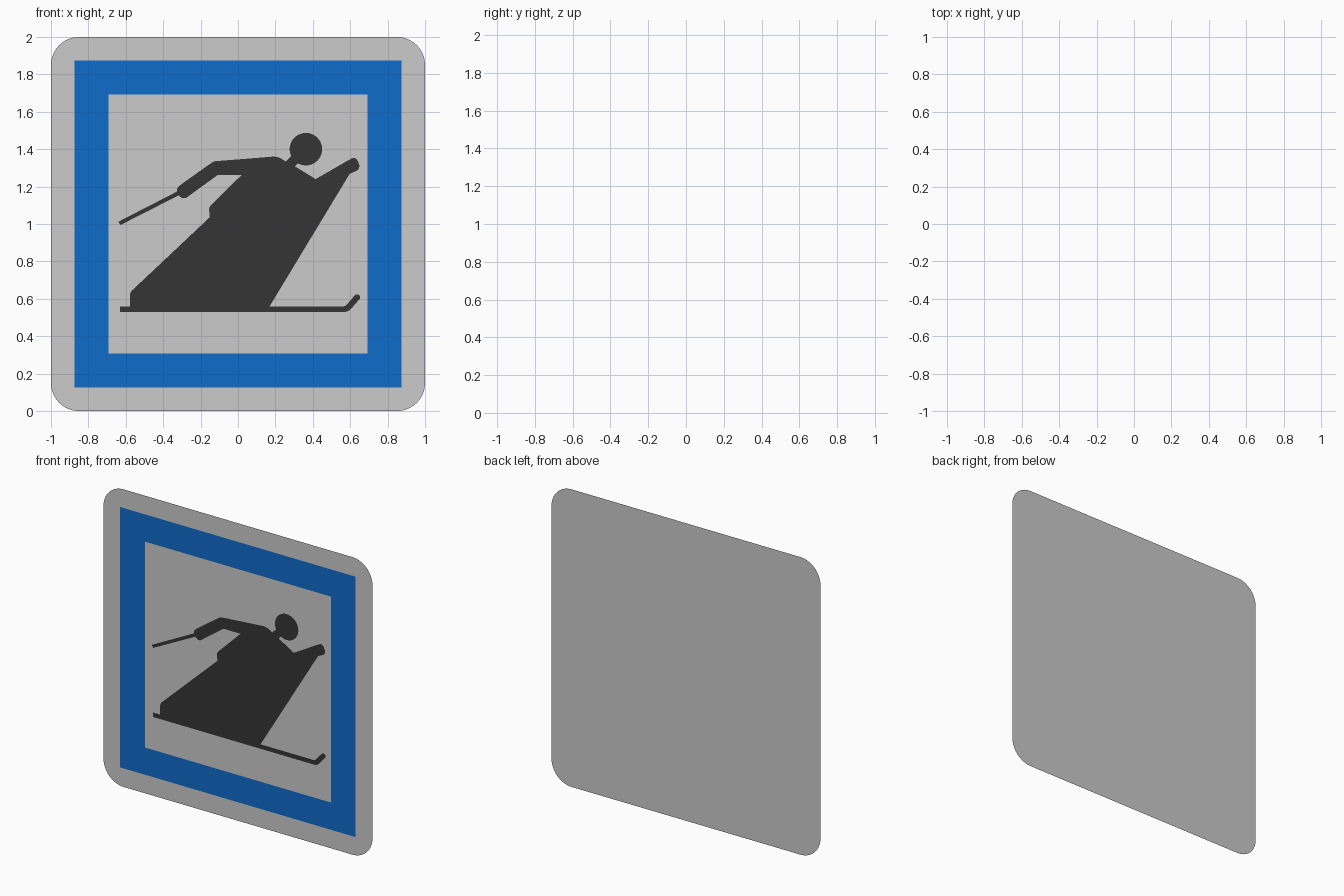
import bpy, bmesh, math
from mathutils import Vector

if "Cube" in bpy.data.objects:
    bpy.data.objects.remove(bpy.data.objects["Cube"])


def material(name, rgb):
    m = bpy.data.materials.new(name)
    m.diffuse_color = (*rgb, 1)
    m.use_nodes = True
    m.node_tree.nodes["Principled BSDF"].inputs["Base Color"].default_value = m.diffuse_color
    return m


blue = material("blue", (0.005, 0.15, 0.6))
black = material("black", (0.035, 0.035, 0.035))


def rounded(points, steps=8):
    """Outline of (x, z, radius) corners, each rounded by its radius."""
    out = []
    for i, (x, z, r) in enumerate(points):
        p = Vector((x, z))
        if r == 0:
            out.append(p)
            continue
        a = Vector(points[i - 1][:2]) - p
        b = Vector(points[(i + 1) % len(points)][:2]) - p
        half = a.angle(b) / 2
        cut = min(r / math.tan(half), a.length * 0.49, b.length * 0.49)
        radius = cut * math.tan(half)
        centre = p + (a.normalized() + b.normalized()).normalized() * (radius / math.sin(half))
        start = p + a.normalized() * cut - centre
        end = p + b.normalized() * cut - centre
        for k in range(steps + 1):
            t = k / steps
            out.append(centre + (start * (1 - t) + end * t).normalized() * radius)
    return out


def make(name, faces, y, mat=None):
    """Flat part at depth y, each face an outline, facing the front."""
    bm = bmesh.new()
    for outline in faces:
        f = bm.faces.new([bm.verts.new((p[0], y, p[1])) for p in outline])
        f.normal_update()
        if f.normal.y > 0:
            f.normal_flip()
    bmesh.ops.remove_doubles(bm, verts=bm.verts, dist=1e-5)
    mesh = bpy.data.meshes.new(name)
    bm.to_mesh(mesh)
    bm.free()
    ob = bpy.data.objects.new(name, mesh)
    bpy.context.collection.objects.link(ob)
    if mat:
        mesh.materials.append(mat)
    return ob


def square(h, r=0):
    return [(-h, 1 - h, r), (h, 1 - h, r), (h, 1 + h, r), (-h, 1 + h, r)]


# Sign plate with rounded corners
make("sign_plate", [rounded(square(1, 0.15), 12)], 0)

# Blue border: four mitred strips
outer, inner = square(0.875), square(0.692)
make("blue_border", [[outer[i - 1], outer[i], inner[i], inner[i - 1]] for i in range(4)],
     -0.001, blue)

# Skier: body with both arms and neck
body = [(-0.13, 1.335, 0.03), (0.21, 1.362, 0.08), (0.255, 1.335, 0),
        (0.32, 1.395, 0), (0.35, 1.36, 0), (0.305, 1.308, 0), (0.415, 1.24, 0),
        (0.585, 1.338, 0), (0.63, 1.362, 0.03), (0.658, 1.295, 0.03), (0.597, 1.268, 0),
        (0.163, 0.55, 0), (-0.577, 0.55, 0), (-0.577, 0.635, 0.03),
        (-0.152, 1.035, 0), (-0.155, 1.09, 0.03), (0.02, 1.263, 0),
        (-0.107, 1.263, 0), (-0.245, 1.163, 0), (-0.295, 1.125, 0.03),
        (-0.338, 1.185, 0.03), (-0.29, 1.222, 0)]
make("skier_body", [rounded(body)], -0.002, black)

# Head
make("skier_head", [[(0.363 + 0.087 * math.cos(a * math.tau / 40),
                      1.4 + 0.087 * math.sin(a * math.tau / 40)) for a in range(40)]],
     -0.0021, black)

# Ski with upturned tip
ski = [(-0.632, 0.56, 0), (-0.632, 0.53, 0), (0.59, 0.53, 0.05), (0.66, 0.61, 0.018),
       (0.635, 0.63, 0.018), (0.573, 0.56, 0.02)]
make("ski", [rounded(ski)], -0.0021, black)

# Ski pole
make("ski_pole", [[(-0.64, 1.012), (-0.628, 0.995), (-0.28, 1.172), (-0.29, 1.192)]],
     -0.0021, black)
